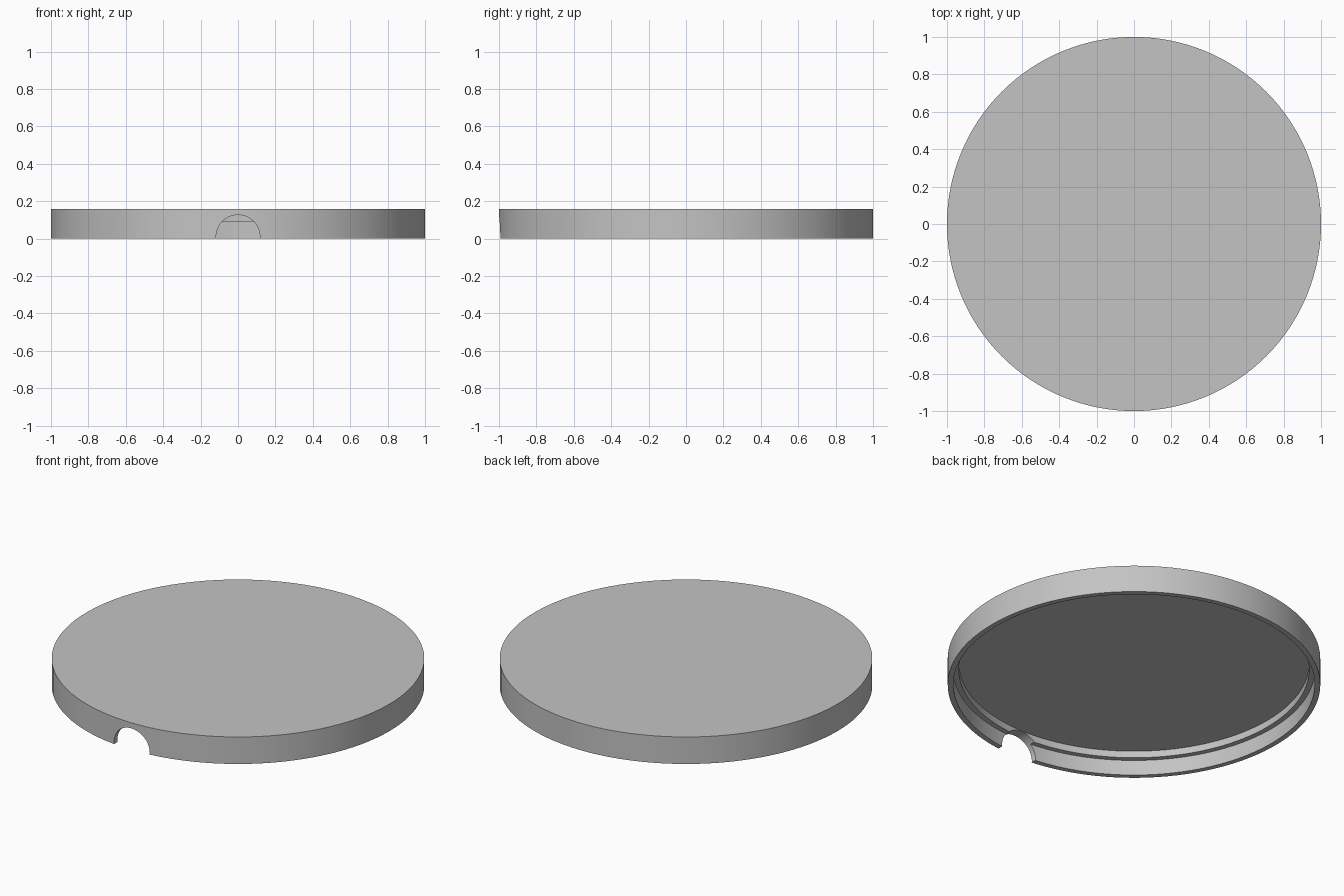
import bpy
import bmesh
import math
from mathutils import Matrix

if "Cube" in bpy.data.objects:
    bpy.data.objects.remove(bpy.data.objects["Cube"])

grey = bpy.data.materials.new("plain grey")
grey.diffuse_color = (0.55, 0.55, 0.55, 1.0)
grey.use_nodes = True
grey.node_tree.nodes["Principled BSDF"].inputs["Base Color"].default_value = grey.diffuse_color


def make_object(name, bm):
    mesh = bpy.data.meshes.new(name)
    bm.to_mesh(mesh)
    bm.free()
    mesh.materials.append(grey)
    obj = bpy.data.objects.new(name, mesh)
    bpy.context.collection.objects.link(obj)
    return obj


# Lid: stepped cross-section (radius, height) turned around the z axis
PROFILE = [(0, 0.16), (1.0, 0.16), (1.0, 0), (0.97, 0),
           (0.97, 0.09), (0.94, 0.09), (0.94, 0.13), (0, 0.13)]
bm = bmesh.new()
verts = [bm.verts.new((r, 0, z)) for r, z in PROFILE]
edges = [bm.edges.new(pair) for pair in zip(verts, verts[1:])]
bmesh.ops.spin(bm, geom=verts + edges, cent=(0, 0, 0), axis=(0, 0, 1),
               angle=2 * math.pi, steps=128, use_duplicate=False)
bmesh.ops.remove_doubles(bm, verts=bm.verts[:], dist=1e-4)
# Clean flat discs instead of fans at the centre
centre = [v for v in bm.verts if v.co.xy.length < 1e-3]
bmesh.ops.dissolve_verts(bm, verts=centre)
bmesh.ops.recalc_face_normals(bm, faces=bm.faces[:])
lid = make_object("lid", bm)

# Thumb notch: round cutter through the front wall
bm = bmesh.new()
bmesh.ops.create_cone(bm, cap_ends=True, segments=64, radius1=0.117,
                      radius2=0.117, depth=0.3,
                      matrix=Matrix.Translation((0, -0.97, 0.01))
                      @ Matrix.Rotation(math.pi / 2, 4, 'X'))
cutter = make_object("notch_cutter", bm)
cutter.hide_render = True

cut = lid.modifiers.new("thumb_notch", 'BOOLEAN')
cut.operation = 'DIFFERENCE'
cut.solver = 'EXACT'
cut.object = cutter

bpy.context.view_layer.objects.active = lid
lid.select_set(True)
bpy.ops.object.modifier_apply(modifier=cut.name)
bpy.data.objects.remove(cutter)
bpy.ops.object.shade_smooth_by_angle(angle=math.radians(30))
